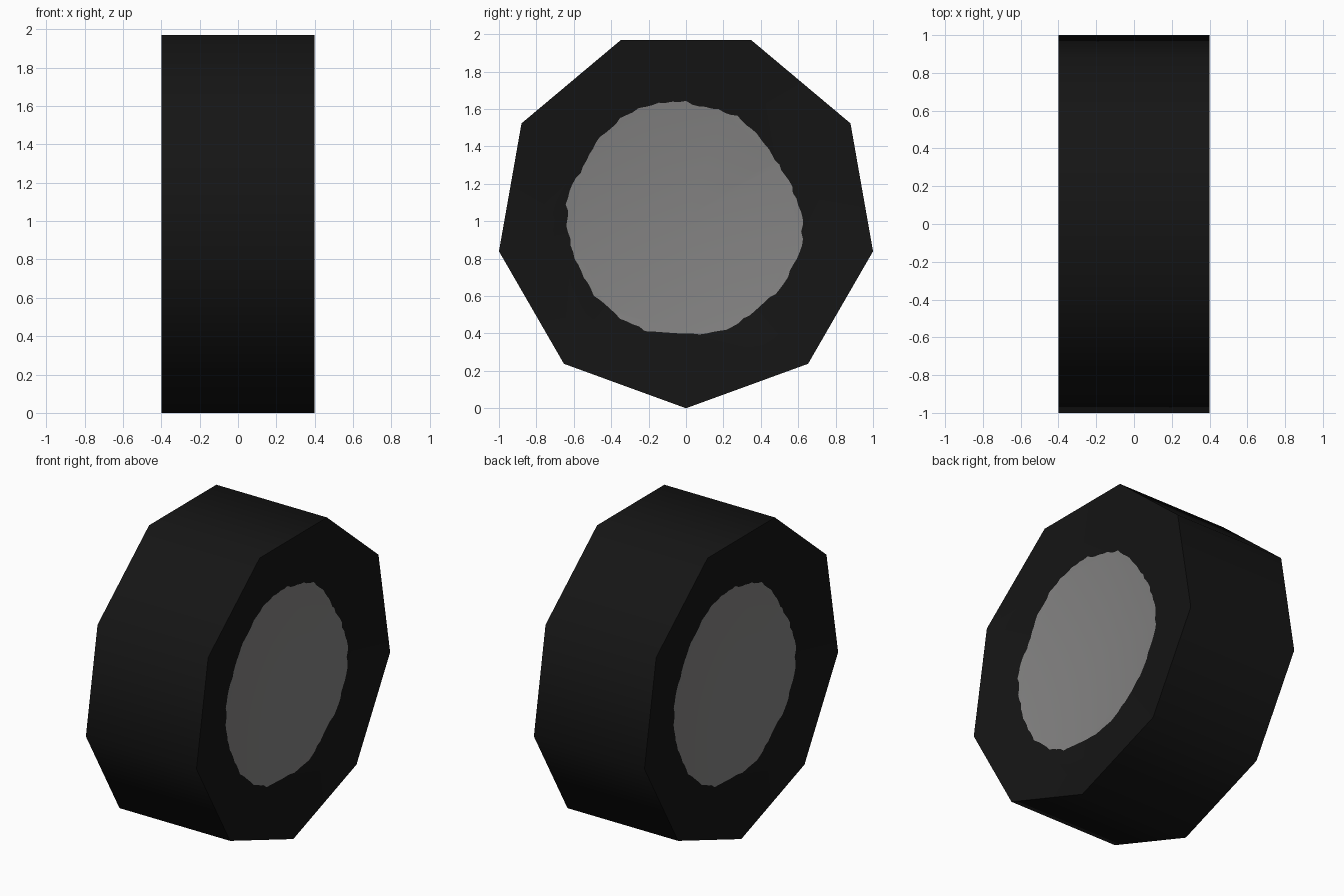
import bpy, bmesh, math, random

if "Cube" in bpy.data.objects:
    bpy.data.objects.remove(bpy.data.objects["Cube"])

random.seed(4)
SIDES, HALF_WIDTH, DISH, STEPS = 9, 0.4, 0.12, 12
SECTOR = 2 * math.pi / SIDES
R = 1 / math.sin(math.radians(80))      # nonagon radius, one corner pointing down

# hand-painted outline of the hub on the right side (y, z)
HUB = [(-.637, 1.085), (-.556, 1.283), (-.422, 1.487), (-.246, 1.604), (-.03, 1.642),
       (.064, 1.615), (.262, 1.567), (.38, 1.465), (.46, 1.342), (.556, 1.193),
       (.62, 1.032), (.615, .872), (.556, .727), (.449, .588), (.316, .481),
       (.128, .396), (-.005, .396), (-.246, .428), (-.422, .535), (-.54, .684),
       (-.61, .872)]
POLAR = sorted((math.atan2(y, R - z) % (2 * math.pi), math.hypot(y, z - R)) for y, z in HUB)
POLAR = [(POLAR[-1][0] - 2 * math.pi, POLAR[-1][1])] + POLAR + \
        [(POLAR[0][0] + 2 * math.pi, POLAR[0][1])]


def material(name, rgb):
    m = bpy.data.materials.new(name)
    m.diffuse_color = (*rgb, 1)
    m.use_nodes = True
    m.node_tree.nodes["Principled BSDF"].inputs["Base Color"].default_value = m.diffuse_color
    return m


def hub_radius(a):
    for (a0, r0), (a1, r1) in zip(POLAR, POLAR[1:]):
        if a0 <= a <= a1:
            return r0 + (r1 - r0) * (a - a0) / (a1 - a0)


bm = bmesh.new()


def vert(s, a, r):
    """Vertex on the shallow cone of one wheel side."""
    edge = R * math.cos(SECTOR / 2) / math.cos(a % SECTOR - SECTOR / 2)
    x = s * (HALF_WIDTH - DISH * (1 - min(r / edge, 1)))
    return bm.verts.new((x, s * r * math.sin(a), R - r * math.cos(a)))


ragged = [hub_radius(i * SECTOR / STEPS) + random.uniform(-.008, .008)
          for i in range(SIDES * STEPS)]
rims = []
for s in (-1, 1):
    # dished side: sidewall sector outside, hub sector inside the ragged outline
    rim = [vert(s, i * SECTOR, R) for i in range(SIDES)]
    hub = [vert(s, i * SECTOR / STEPS, r) for i, r in enumerate(ragged)]
    apex = vert(s, 0, 0)
    for i in range(SIDES):
        arc = [hub[(i * STEPS + k) % len(hub)] for k in range(STEPS + 1)]
        bm.faces.new([rim[i], rim[(i + 1) % SIDES]] + arc[::-1])
        bm.faces.new([apex] + arc).material_index = 1
    rims.append(rim)

# tread between the two rims
for i in range(SIDES):
    a, b = rims[0], rims[1]
    j = (i + 1) % SIDES
    bm.faces.new((a[-i % SIDES], a[-j % SIDES], b[j], b[i]))
bmesh.ops.recalc_face_normals(bm, faces=bm.faces[:])

# smooth all round, sharp at the two rims
for f in bm.faces:
    f.smooth = True
for e in bm.edges:
    e.smooth = e.calc_face_angle(0) < math.radians(60)

mesh = bpy.data.meshes.new("wheel")
bm.to_mesh(mesh)
bm.free()
mesh.materials.append(material("black rubber", (0.0075, 0.0075, 0.0075)))
mesh.materials.append(material("grey hub", (0.228, 0.225, 0.224)))
bpy.context.collection.objects.link(bpy.data.objects.new("wheel", mesh))
